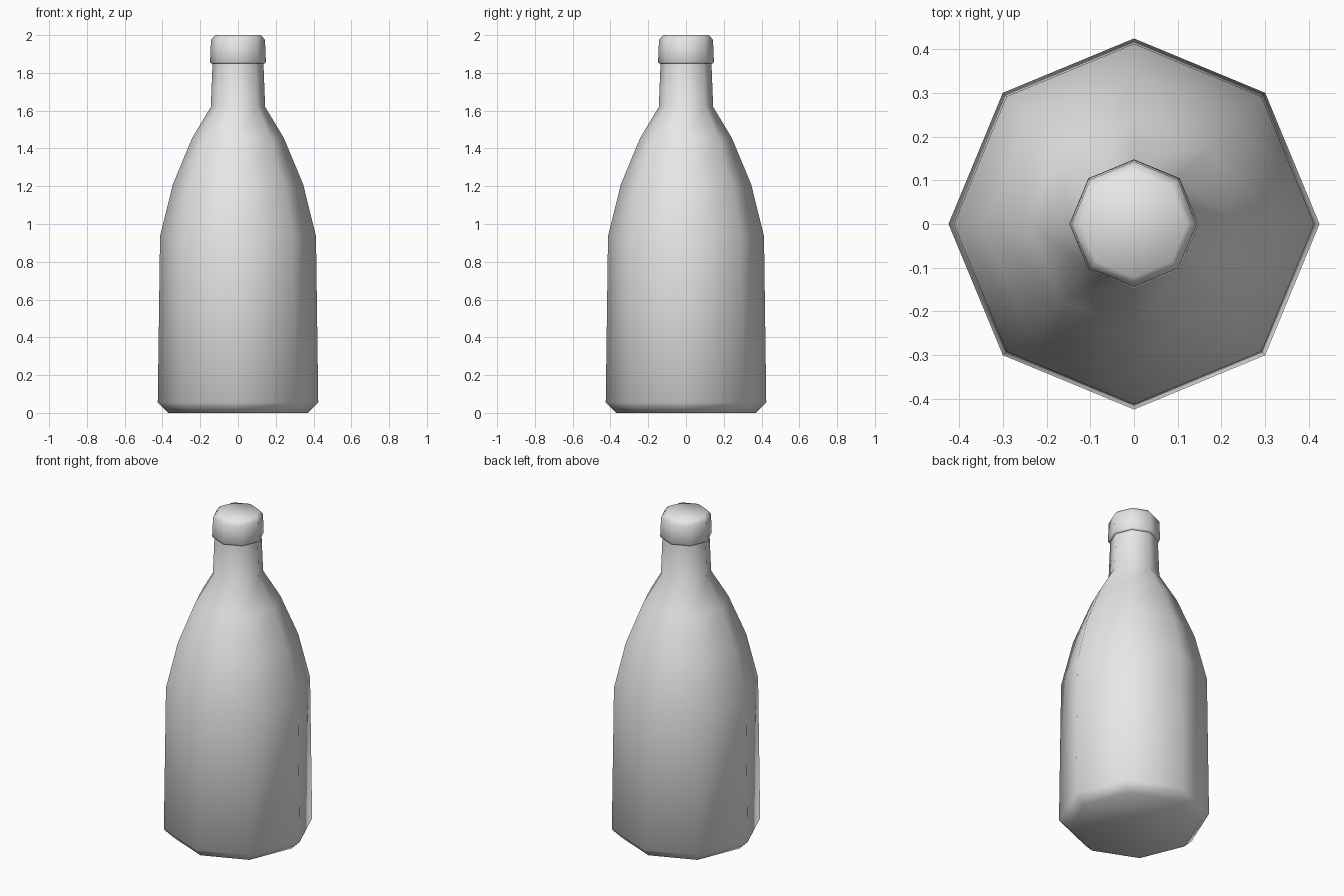
import bpy
import bmesh
import math

SIDES = 8

cube = bpy.data.objects.get("Cube")
if cube:
    bpy.data.objects.remove(cube, do_unlink=True)

# Single plain grey finish
grey = bpy.data.materials.new("light_grey")
grey.use_nodes = True
colour = (0.8, 0.8, 0.8, 1.0)
grey.diffuse_color = colour
grey.node_tree.nodes["Principled BSDF"].inputs["Base Color"].default_value = colour


def lathe(name, profile):
    """Closed solid of revolution from (radius, height) points, bottom to top."""
    bm = bmesh.new()
    rings = []
    for r, z in profile:
        angles = [2 * math.pi * i / SIDES for i in range(SIDES)]
        rings.append([bm.verts.new((r * math.cos(a), r * math.sin(a), z)) for a in angles])
    for low, high in zip(rings, rings[1:]):
        for i in range(SIDES):
            j = (i + 1) % SIDES
            bm.faces.new((low[i], low[j], high[j], high[i]))
    bm.faces.new(rings[0][::-1])
    bm.faces.new(rings[-1])
    mesh = bpy.data.meshes.new(name)
    bm.to_mesh(mesh)
    bm.free()
    mesh.materials.append(grey)
    obj = bpy.data.objects.new(name, mesh)
    bpy.context.collection.objects.link(obj)
    bpy.ops.object.select_all(action="DESELECT")
    obj.select_set(True)
    bpy.context.view_layer.objects.active = obj
    bpy.ops.object.shade_smooth_by_angle(angle=math.radians(65))
    return obj


# Bottle: chamfered base, tapering body, curved shoulder, neck
lathe("bottle_body", [
    (0.37, 0.0), (0.425, 0.055), (0.413, 0.935), (0.345, 1.21),
    (0.243, 1.455), (0.144, 1.62), (0.134, 1.87),
])

# Cap: slightly wider collar with a chamfered top
lathe("bottle_cap", [
    (0.143, 1.85), (0.148, 1.857), (0.143, 1.975), (0.122, 2.0),
])
